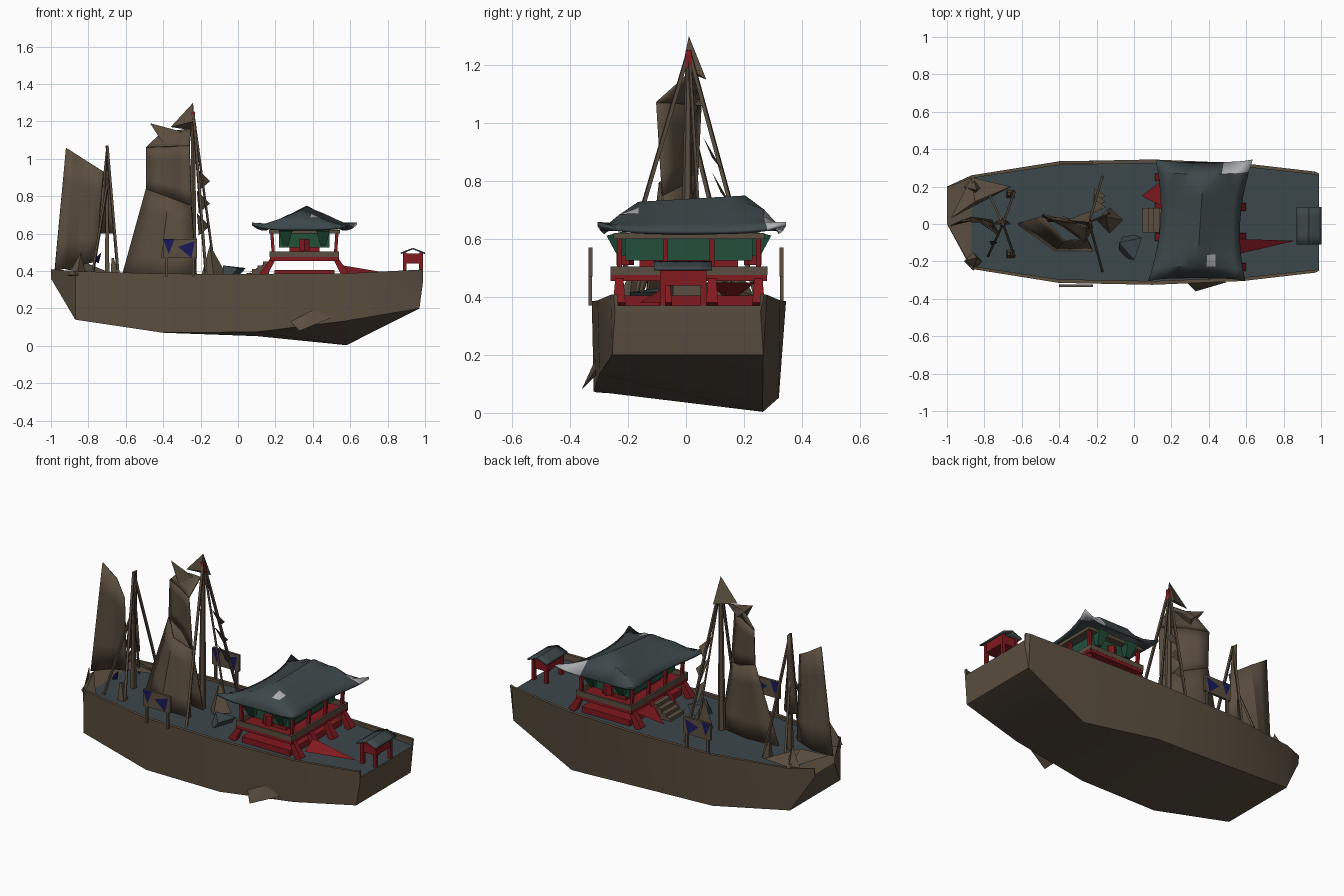
import bpy, bmesh, math
from mathutils import Vector

cube = bpy.data.objects.get("Cube")
if cube:
    bpy.data.objects.remove(cube, do_unlink=True)


def material(name, *rgb):
    made = bpy.data.materials.new(name)
    made.use_nodes = True
    made.diffuse_color = (*rgb, 1)
    made.node_tree.nodes["Principled BSDF"].inputs["Base Color"].default_value = (*rgb, 1)
    return made


wood = material("weathered brown", .104, .076, .05)
slate = material("dark slate", .046, .063, .068)
red = material("deep red", .22, .01, .014)
green = material("dark green", .016, .08, .042)
blue = material("navy blue", .01, .01, .1)
pale = material("pale grey", .42, .43, .44)


def build(name, verts, faces, *materials, smooth=None):
    mesh = bpy.data.meshes.new(name)
    mesh.from_pydata(verts, [], faces)
    part = bpy.data.objects.new(name, mesh)
    bpy.context.collection.objects.link(part)
    for entry in materials:
        mesh.materials.append(entry)
    bm = bmesh.new()
    bm.from_mesh(mesh)
    bmesh.ops.recalc_face_normals(bm, faces=bm.faces)
    bm.to_mesh(mesh)
    bm.free()
    if smooth:
        bpy.ops.object.select_all(action="DESELECT")
        part.select_set(True)
        bpy.context.view_layer.objects.active = part
        bpy.ops.object.shade_smooth_by_angle(angle=math.radians(smooth))
    return part


def grid_faces(rows, columns, closed=False):
    """Quads joining neighbouring points in rows; closed joins each row into a ring."""
    spans = columns if closed else columns - 1
    return [(r * columns + c, r * columns + (c + 1) % columns,
             (r + 1) * columns + (c + 1) % columns, (r + 1) * columns + c)
            for r in range(rows - 1) for c in range(spans)]


def pole(name, start, end, radius, mat, taper=1, sides=4):
    start, end = Vector(start), Vector(end)
    turn = (end - start).to_track_quat("Z", "Y")
    verts = []
    for point, size in ((start, radius), (end, radius * taper)):
        for step in range(sides):
            angle = math.tau * (step + .5) / sides
            verts.append(point + turn @ Vector((size * math.cos(angle), size * math.sin(angle), 0)))
    caps = [range(sides), range(sides, 2 * sides)]
    return build(name, verts, grid_faces(2, sides, True) + caps, mat)


def box(name, center, size, mat):
    """Box standing on its centre point."""
    center, size = Vector(center), Vector(size)
    ring = [(-.5, -.5), (.5, -.5), (.5, .5), (-.5, .5)]
    verts = [center + Vector((a * size.x, b * size.y, h * size.z)) for h in (0, 1) for a, b in ring]
    caps = [range(4), range(4, 8)]
    return build(name, verts, grid_faces(2, 4, True) + caps, mat)


def thicken(part, amount):
    solid = part.modifiers.new("thickness", "SOLIDIFY")
    solid.thickness, solid.offset = amount, 0


def sail(name, foot_a, foot_b, head_a, head_b, belly, mat=wood, steps=4):
    """Sheet between a foot edge and a head edge, folded out sideways in its middle."""
    foot_a, foot_b, head_a, head_b = map(Vector, (foot_a, foot_b, head_a, head_b))
    verts = []
    for row in range(steps + 1):
        left, right = foot_a.lerp(head_a, row / steps), foot_b.lerp(head_b, row / steps)
        for column in range(steps + 1):
            point = left.lerp(right, column / steps)
            point.y += belly * (1 - abs(2 * column / steps - 1))
            verts.append(point)
    part = build(name, verts, grid_faces(steps + 1, steps + 1), mat, smooth=25)
    thicken(part, .008)


def shard(name, tip, *base, mat=wood):
    """Pointed three-sided scrap."""
    build(name, [tip, *base], [(0, 1, 2), (0, 2, 3), (0, 3, 1), (1, 3, 2)], mat)


SIDES = (-1, 1)
DECK = .37

# Hull: each station is position, half width and keel height; the keel leans aft
stations = [(-1, .1, .36), (-.87, .25, .14), (-.4, .325, .07),
            (.1, .335, .06), (.58, .315, .05), (.97, .27, .2), (.99, .26, .35)]
verts = []
for x, half, keel in stations:
    tilt = .08 * max(0, x) * (x < .9)
    shift = .1 if x < -.9 else .01
    rail = DECK + .015 + .025 * x ** 4
    section = [(.95 - 3 * tilt, keel - tilt), (1, rail), (.94, rail), (.94, DECK)]
    left_side = [(x, shift + half * across, z) for across, z in section]
    right_side = [(x, shift - half * across, z) for across, z in section]
    right_side[0] = (x, shift - half * .98, keel + 1.8 * tilt)
    verts += left_side + right_side[::-1]
ring = len(section) * 2
ends = [range(ring), range(len(verts) - ring, len(verts))]
hull = build("hull", verts, grid_faces(len(stations), ring, True) + ends, wood, slate, smooth=28)
for face in hull.data.polygons:
    if face.normal.z > .9 and abs(face.center.y) < .1 and face.center.x > -.9:
        face.material_index = 1
shard("side_fin", (.33, -.36, .08), (.28, -.31, .13), (.5, -.31, .15), (.4, -.31, .19))

# Bow sail, mast, stays and gear
bow_top = Vector((-.7, 0, 1.07))
sail("bow_sail", (-.98, -.01, .4), (-.76, .02, .45), (-.92, .02, 1.06), (-.72, -.06, .93), .03)
pole("bow_mast", (bow_top.x, 0, DECK), bow_top, .018, wood, taper=.2)
sail("bow_canvas", (-.75, 0, .6), (-.66, 0, .6), bow_top, bow_top, .03)
shard("bow_cover", (-.85, .12, .46), (-.98, .03, .42), (-.66, .2, .38), (-.87, .25, .4))
for side in SIDES:
    pole("bow_stay", (-.64, side * .17, DECK), bow_top, .009, wood)
    pole("bow_brace", (-.78, side * .17, DECK), (bow_top.x, 0, .85), .008, wood)
    pole("bow_gear", (-.86, side * .2, DECK), (-.84, side * .18, .5), .05, wood, taper=0)
    pole("bow_bollard", (-.66, side * .16, DECK), (-.67, side * .16, .47), .03, wood, taper=.3)
pole("bow_flag", (-.76, -.1, .45), (-.73, -.1, .5), .02, blue, taper=0, sides=3)

# Main sail, set across the mast above a flared foot
clew, throat = Vector((-.49, .04, .84)), Vector((-.25, -.08, .75))
peak, gaff = Vector((-.49, .05, 1.06)), Vector((-.26, -.1, 1.07))
sail("main_sail", clew, throat, peak, gaff, .02)
sail("sail_head", peak, gaff, (-.41, .03, 1.14), (-.25, 0, 1.16), .01)
shard("sail_peak", (-.47, .03, 1.19), (-.4, 0, 1.08), (-.28, 0, 1.14), (-.37, .04, 1.1))
sail("sail_foot", (-.62, 0, DECK), (-.22, -.14, DECK), clew, throat, -.07)
sail("sail_foot_back", (-.62, 0, DECK), (-.22, -.02, DECK), clew, throat, .03)

# Main mast with pennant, stays and signal flags
mast_top = Vector((-.24, .01, 1.25))
pole("main_mast", (mast_top.x, 0, DECK), mast_top, .022, wood, taper=.5, sides=6)
pole("masthead", mast_top, mast_top - Vector((0, 0, .06)), .016, red)
shard("pennant", (-.24, .01, 1.3), (-.36, .02, 1.17), (-.23, .07, 1.15), (-.24, -.01, 1.2))
for side in SIDES:
    pole("main_stay", (-.17, side * .25, DECK), mast_top, .009, wood)
pole("back_stay", (-.12, .06, DECK), mast_top, .007, wood)
for step in range(3):
    corner = Vector((-.22, .06 + .03 * step, .95 - .12 * step))
    drops = [Vector((.07, .03, -.07)), Vector((.01, .07, -.12))]
    build("signal_flag", [corner, *(corner + drop for drop in drops)], [(0, 1, 2)], wood)
pole("cargo_heap", (-.13, .02, DECK), (-.15, .04, .54), .07, wood, taper=0)
pole("deck_hatch", (-.02, -.12, DECK), (-.08, -.1, .43), .09, slate, taper=0)

# Torn blue banners standing on both gunwales
for side in SIDES:
    edge = side * .33
    box("banner_board", (-.31, edge, .47), (.18, .014, .1), wood)
    for face in SIDES:
        plate = edge + face * .009
        cloth = [(-.4, plate, .57), (-.34, plate, .57), (-.37, plate, .49),
                 (-.32, plate, .53), (-.23, plate, .56), (-.25, plate, .47)]
        build("banner_cloth", cloth, [(0, 1, 2), (3, 4, 5)], blue)
    for x in (-.38, -.24):
        pole("banner_post", (x, edge, DECK), (x, edge, .48), .009, wood)

# Cabin storeys around one middle line
middle = Vector((.355, .01, 0))


def storey(name, bottom, length, width, height, mat):
    box(name, middle + Vector((0, 0, bottom)), (length, width, height), mat)


storey("cabin_base", DECK, .32, .5, .035, red)
storey("cabin_core", .455, .16, .34, .16, red)
storey("balcony_floor", .455, .37, .54, .02, red)
storey("upper_walls", .525, .27, .44, .08, green)
storey("roof_ceiling", .6, .38, .52, .02, wood)
for side in SIDES:
    box("balcony_rail_end", middle + Vector((side * .18, 0, .475)), (.012, .54, .03), wood)
    box("balcony_rail_side", middle + Vector((0, side * .265, .475)), (.37, .012, .03), wood)
    lantern = middle + Vector((0, side * .22, .51))
    pole("cabin_lantern", lantern, lantern + Vector((0, 0, .06)), .03, red, sides=6)
    for row in range(4):
        post = middle + Vector((side * .165, .16 * (row - 1.5), .47))
        pole("cabin_column", post, post + Vector((side * .01, 0, .15)), .012, red)
        pole("cabin_leg", post + Vector((side * .06, 0, DECK - post.z)), post, .03, red, taper=.6)
    for end in SIDES:
        bracket = middle + Vector((side * .1, end * .23, .54))
        pole("eave_bracket", bracket, bracket + Vector((0, end * .02, .08)), .02, green, taper=2.5)

# Hipped roof with pinched sides and lifted corners, pale at two spots
count = 10
verts = []
for row in range(count + 1):
    for column in range(count + 1):
        u, v = 2 * column / count - 1, 2 * row / count - 1
        slope = min(1 - abs(u), 3 * (1 - abs(v)))
        verts.append(middle + Vector((u * (.21 + .05 * v * v) + .02 * v,
                                      v * (.305 + .02 * abs(u) ** 3) + .01,
                                      .622 + (.11 + .018 * v) * slope + .03 * (u * v) ** 4)))
roof = build("cabin_roof", verts, grid_faces(count + 1, count + 1), slate, pale, smooth=35)
for face in roof.data.polygons:
    row, column = divmod(face.index, count)
    if (row == count - 1 and column > 6) or (row, column) == (1, 6):
        face.material_index = 1
thicken(roof, .014)

# Ramps and steps beside the cabin
build("aft_ramp", [(.56, -.16, .38), (.56, -.08, .43), (.86, -.09, .38)], [(0, 1, 2)], red)
build("fore_ramp", [(.04, .15, .38), (.18, .08, .45), (.16, .24, .45)], [(0, 1, 2)], red)
for step in range(4):
    box("stair_step", (.06 + .03 * step, .02, DECK), (.03, .13, .02 + .02 * step), wood)

# Small stern shelter
shelter = Vector((.935, -.01, DECK))
for end in SIDES:
    for side in SIDES:
        post = shelter + Vector((end * .043, side * .07, 0))
        pole("shelter_post", post, post + Vector((0, 0, .13)), .014, red)
box("shelter_wall", shelter + Vector((0, 0, .07)), (.1, .15, .055), red)
for end in SIDES:
    eave, ridge = shelter + Vector((end * .065, 0, .125)), shelter + Vector((0, 0, .15))
    across = Vector((0, .1, 0))
    sail("shelter_roof", eave - across, eave + across, ridge - across, ridge + across, 0, slate)
